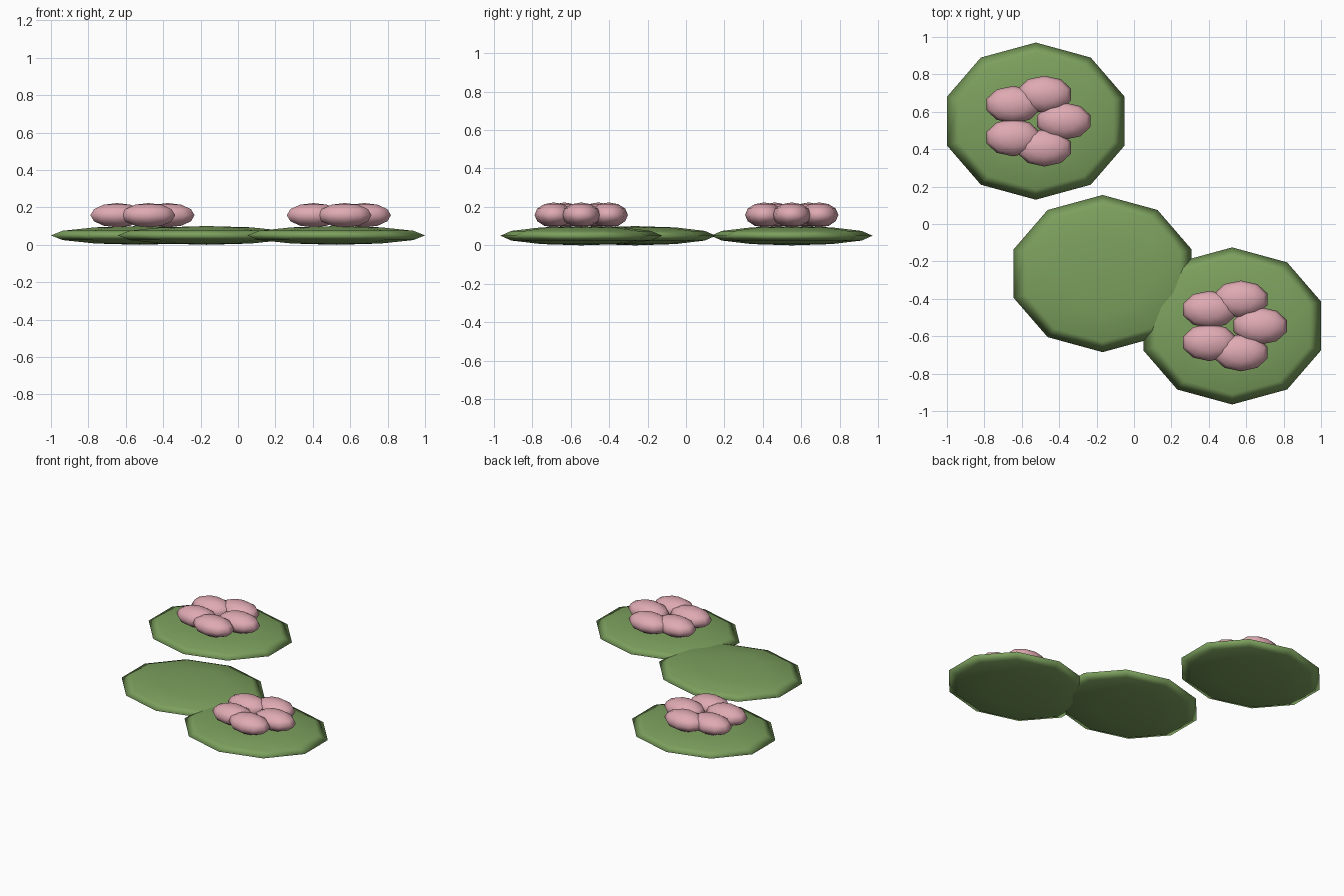
import bpy
from math import cos, sin, tau

cube = bpy.data.objects.get("Cube")
if cube:
    bpy.data.objects.remove(cube, do_unlink=True)


def make_material(name, rgb):
    mat = bpy.data.materials.new(name)
    mat.use_nodes = True
    mat.diffuse_color = (*rgb, 1)
    mat.node_tree.nodes["Principled BSDF"].inputs["Base Color"].default_value = (*rgb, 1)
    return mat


leaf_green = make_material("leaf green", (0.2, 0.35, 0.11))
petal_pink = make_material("petal pink", (0.74, 0.4, 0.45))


def ellipsoid(name, centre, radii, mat):
    """Low-poly, smooth-shaded squashed sphere."""
    bpy.ops.mesh.primitive_uv_sphere_add(segments=10, ring_count=6, radius=1, location=centre)
    obj = bpy.context.object
    obj.name = name
    obj.scale = radii
    bpy.ops.object.transform_apply(location=False, rotation=False, scale=True)
    bpy.ops.object.shade_smooth()
    obj.data.materials.append(mat)
    return obj


def flower(name, x, y):
    """Ring of five overlapping petals, all lying along x."""
    for i in range(5):
        a = tau * i / 5
        ellipsoid(f"{name}_petal_{i + 1}",
                  (x + 0.15 * cos(a), y + 0.15 * sin(a), 0.158),
                  (0.15, 0.1, 0.065), petal_pink)


# Floating pads, two of them in bloom
pads = {
    "back": (-0.525, 0.55, True),
    "middle": (-0.168, -0.265, False),
    "front": (0.525, -0.545, True),
}
for name, (x, y, blooms) in pads.items():
    ellipsoid(f"{name}_lily_pad", (x, y, 0.05), (0.5, 0.42, 0.05), leaf_green)
    if blooms:
        flower(f"{name}_flower", x, y)
